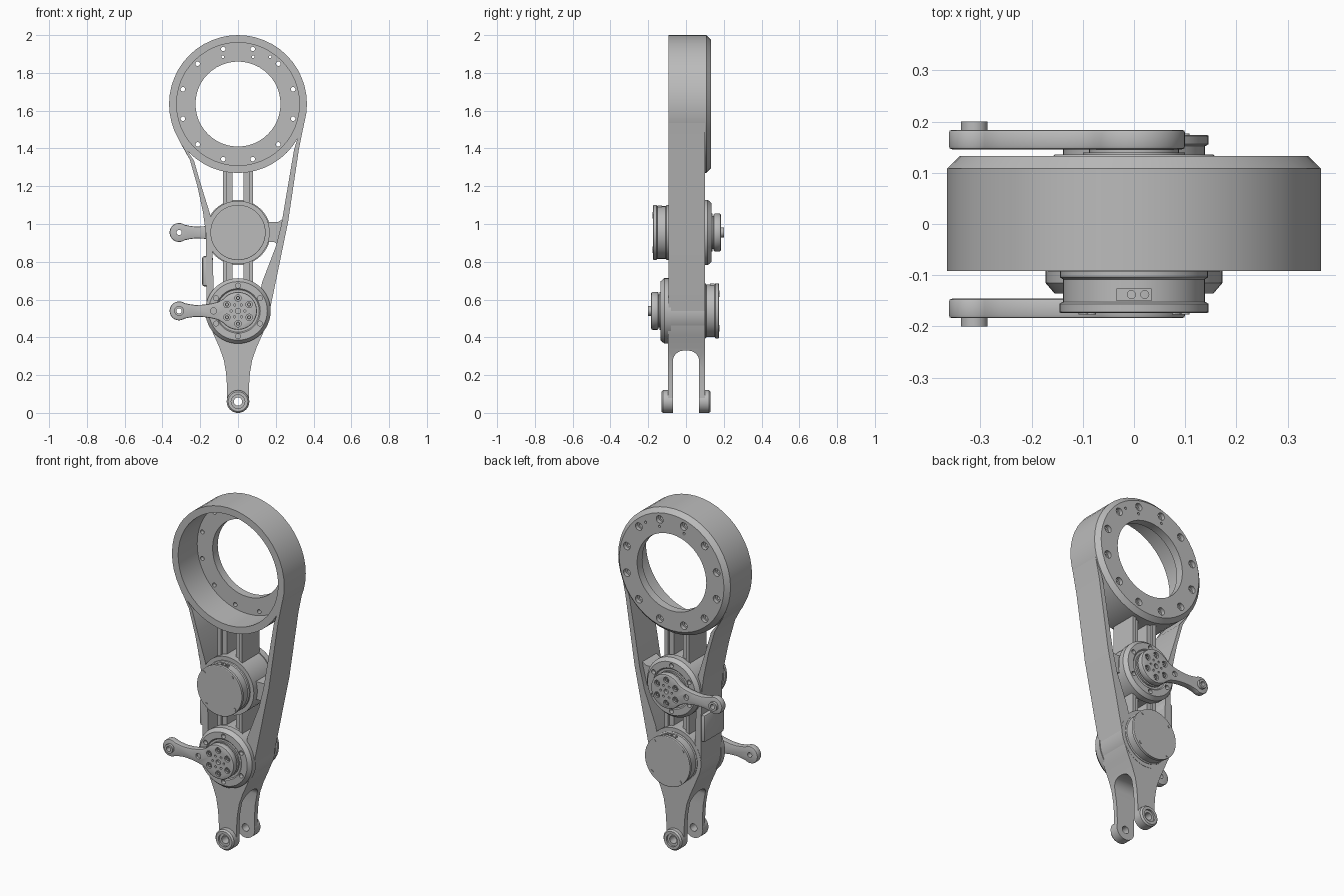
import bpy, bmesh
from math import sin, cos, pi, radians

if "Cube" in bpy.data.objects:
    bpy.data.objects.remove(bpy.data.objects["Cube"])

grey = bpy.data.materials.new("plain_grey")
grey.use_nodes = True
COLOR = (0.5, 0.5, 0.5, 1)
grey.diffuse_color = COLOR
grey.node_tree.nodes["Principled BSDF"].inputs["Base Color"].default_value = COLOR
parts = []
FRONT, BACK = -0.092, 0.1
RING_Z, UPPER_Z, LOWER_Z, FOOT_Z = 1.635, 0.955, 0.54, 0.06


def finish(name, bm, keep=True):
    bmesh.ops.remove_doubles(bm, verts=bm.verts, dist=1e-5)
    bmesh.ops.recalc_face_normals(bm, faces=bm.faces)
    mesh = bpy.data.meshes.new(name)
    bm.to_mesh(mesh)
    bm.free()
    mesh.materials.append(grey)
    ob = bpy.data.objects.new(name, mesh)
    bpy.context.collection.objects.link(ob)
    if keep:
        parts.append(ob)
    return ob


def add_lathe(bm, profile, x, z, side=1, n=40):
    """Turn a closed (radius, y) profile about a line parallel to y."""
    rings = []
    for i in range(n):
        a = 2 * pi * i / n
        rings.append([bm.verts.new((x + r * cos(a), y * side, z + r * sin(a)))
                      for r, y in profile])
    for i in range(n):
        a, b = rings[i], rings[(i + 1) % n]
        for j in range(len(profile)):
            k = (j + 1) % len(profile)
            if profile[j][0] or profile[k][0]:
                bm.faces.new((a[j], a[k], b[k], b[j]))


def lathe(name, profile, x, z, side=1, n=40):
    bm = bmesh.new()
    add_lathe(bm, profile, x, z, side, n)
    return finish(name, bm)


def rod(r, y0, y1):
    return [(0, y0), (r, y0), (r, y1), (0, y1)]


def prism(name, outline, d0=FRONT, d1=BACK, along_x=False, keep=True):
    """Extrude an outline through the depth (or the width)."""
    bm = bmesh.new()
    place = (lambda u, v, d: (d, u, v)) if along_x else (lambda u, v, d: (u, d, v))
    face = bm.faces.new([bm.verts.new(place(u, v, d0)) for u, v in outline])
    ext = bmesh.ops.extrude_face_region(bm, geom=[face])
    for v in ext["geom"]:
        if isinstance(v, bmesh.types.BMVert):
            v.co["xyz".index("x" if along_x else "y")] = d1
    return finish(name, bm, keep)


def box(name, x0, x1, z0, z1, y0=FRONT, y1=BACK):
    return prism(name, [(x0, z0), (x1, z0), (x1, z1), (x0, z1)], y0, y1)


def apply(ob, mod):
    bpy.context.view_layer.objects.active = ob
    bpy.ops.object.modifier_apply(modifier=mod.name)


def cut(ob, cutter):
    mod = ob.modifiers.new("cut", "BOOLEAN")
    mod.operation, mod.solver, mod.object = "DIFFERENCE", "EXACT", cutter
    apply(ob, mod)
    bpy.data.objects.remove(cutter)


def drill(ob, holes, side=1):
    """Cut a list of (profile, x, z) turned holes."""
    bm = bmesh.new()
    for profile, x, z in holes:
        add_lathe(bm, profile, x, z, side, 16)
    cut(ob, finish("drill", bm, False))


def circle(r, x, z, count, start=0):
    return [(x + r * cos(radians(start) + 2 * pi * i / count),
             z + r * sin(radians(start) + 2 * pi * i / count)) for i in range(count)]


# Large ring with a recessed front, back flange and counterbored holes
ring = lathe("large_ring", [(0.225, 0.133), (0.34, 0.133), (0.365, 0.108), (0.365, FRONT),
                            (0.325, FRONT), (0.325, 0.085), (0.225, 0.085)], 0, RING_Z, n=48)
bolt = [(0, 0.05), (0.012, 0.05), (0.012, 0.11), (0.022, 0.11), (0.022, 0.16), (0, 0.16)]
holes = [(bolt, x, z) for x, z in circle(0.302, 0, RING_Z, 12, 15)]
holes += [(rod(0.007, 0.05, 0.16), x, 1.885) for x in (-0.08, 0.08, 0.17)]
drill(ring, holes)

# Side walls of the open frame
prism("left_wall", [(0.362, 1.59), (0.323, 1.40), (0.265, 1.01), (0.168, 0.54),
                    (0.1, 0.54), (0.127, 0.69), (0.2, 0.88), (0.23, 1.0),
                    (0.297, 1.395), (0.33, 1.5)])
prism("right_wall", [(-0.335, 1.49), (-0.255, 1.34), (-0.215, 1.2), (-0.185, 1.06),
                     (-0.17, 0.95), (-0.167, 0.54), (-0.125, 0.54), (-0.135, 0.85),
                     (-0.147, 1.05), (-0.2, 1.22), (-0.233, 1.335), (-0.3, 1.42)])
wall_pad = box("wall_pad", -0.19, -0.133, 0.67, 0.83, -0.088, 0.096)
mod = wall_pad.modifiers.new("round", "BEVEL")
mod.width, mod.segments = 0.012, 2
apply(wall_pad, mod)

# Bridge from the upper housing to the left wall, flared at the wall
prism("side_bridge", [(0.14, 0.905), (0.19, 0.905), (0.215, 0.89), (0.24, 0.92),
                      (0.258, 1.03), (0.235, 1.025), (0.21, 1.01), (0.14, 1.01)], -0.06, 0.07)

# Paired struts between the ring and the two housings
for s, word in ((-1, "right"), (1, "left")):
    for z0, z1, level in ((1.08, 1.29, "upper"), (0.66, 0.82, "lower")):
        x0, x1 = sorted((0.03 * s, 0.08 * s))
        box(f"{level}_{word}_strut", x0, x1, z0, z1, -0.06, 0.07)
        x0, x1 = sorted((0.058 * s, 0.08 * s))
        box(f"{level}_{word}_strut_rib", x0, x1, z0, z1, -0.075, 0.085)

# Forked leg
half = [(0.166, 0.54), (0.16, 0.49), (0.127, 0.41), (0.098, 0.345), (0.075, 0.28),
        (0.063, 0.21), (0.058, 0.14), (0.057, FOOT_Z)]
leg = prism("forked_leg", half + [(-x, z) for x, z in reversed(half)], -0.096, 0.1)
arch = [(0.012 + 0.058 * cos(a * pi / 12), 0.272 + 0.058 * sin(a * pi / 12)) for a in range(7)]
arch = [(0.07, -0.05)] + arch
arch += [(-y, z) for y, z in reversed(arch)]
cut(leg, prism("slot", arch, -0.3, 0.3, True, False))
drill(leg, [(rod(0.022, -0.2, 0.2), 0, FOOT_Z)])
for s, word in ((-1, "front"), (1, "back")):
    lathe(f"{word}_foot_boss", [(0.022, 0.07), (0.06, 0.07), (0.06, 0.122), (0.052, 0.131),
                                (0.036, 0.131), (0.036, 0.12), (0.022, 0.12)], 0, FOOT_Z, s)


def arm_outline(z):
    """Round hub, narrow waist and round tip."""
    top = [(0.1 * cos(radians(a)), 0.1 * sin(radians(a))) for a in range(0, 141, 10)]
    top += [(-0.105, 0.048), (-0.14, 0.039), (-0.18, 0.033), (-0.225, 0.031), (-0.26, 0.036)]
    top += [(-0.312 + 0.05 * cos(radians(a)), 0.05 * sin(radians(a))) for a in range(55, 180, 12)]
    return [(x, z + h) for x, h in top] + [(x, z - h) for x, h in reversed(top[1:])]


def actuator(word, z, side):
    """Motor with its crank arm on the given side and its cap opposite."""
    near, far = (BACK, -FRONT) if side > 0 else (-FRONT, BACK)
    lathe(f"{word}_housing", rod(0.168, -far - 0.001, near + 0.001), 0, z, side, 48)

    # Bolted output flange
    flange = lathe(f"{word}_flange", [(0, 0.08), (0.173, 0.08), (0.173, 0.115), (0.155, 0.136),
                                      (0.118, 0.136), (0.112, 0.13), (0.1, 0.13), (0.1, 0.14),
                                      (0, 0.14)], 0, z, side, 48)
    drill(flange, [(rod(0.013, 0.112, 0.2), x, h) for x, h in circle(0.134, 0, z, 6, 90)], side)
    lathe(f"{word}_output_hub", rod(0.088, 0.13, 0.15), 0, z, side)

    # Crank arm with bolt recesses and a hollow tip pin
    arm = prism(f"{word}_crank_arm", arm_outline(z), *sorted((0.146 * side, 0.184 * side)))
    mod = arm.modifiers.new("edge", "BEVEL")
    mod.width, mod.segments, mod.limit_method, mod.angle_limit = 0.006, 2, "ANGLE", radians(50)
    apply(arm, mod)
    holes = [(rod(0.017, 0.168, 0.2), x, h) for x, h in circle(0.068, 0, z, 6, 30)]
    holes += [(rod(0.006, 0.155, 0.2), x, h) for x, h in circle(0.036, 0, z, 6)]
    holes += [(rod(0.014, 0.165, 0.2), 0, z), (rod(0.016, 0.17, 0.2), -0.13, z),
              (rod(0.014, 0.1, 0.25), -0.312, z)]
    drill(arm, holes, side)
    for i, (x, h) in enumerate(circle(0.068, 0, z, 6, 30)):
        lathe(f"{word}_hub_bolt_{i}", [(0.006, 0.165), (0.011, 0.165), (0.011, 0.18),
                                       (0.006, 0.18)], x, h, side, 12)
    lathe(f"{word}_tip_pin", [(0.014, 0.146), (0.026, 0.146), (0.026, 0.2), (0.014, 0.2)],
          -0.312, z, side, 24)

    # Rear cap with a raised rim, screws and a socket on top
    lathe(f"{word}_cap", [(0, -0.08), (0.145, -0.08), (0.145, -0.104), (0.139, -0.108),
                          (0.139, -0.152), (0.146, -0.156), (0.146, -0.172),
                          (0.143, -0.174), (0, -0.174)], 0, z, side, 48)
    for i, (x, h) in enumerate(circle(0.13, 0, z, 4, 50)):
        lathe(f"{word}_cap_screw_{i}", rod(0.009, -0.17, -0.177), x, h, side, 12)
    y0, y1 = sorted((-0.126 * side, -0.15 * side))
    socket = box(f"{word}_socket", -0.034, 0.034, z + 0.11, z + 0.144, y0, y1)
    bm = bmesh.new()
    for x in (-0.005, 0.021):
        bmesh.ops.create_cone(bm, cap_ends=True, segments=12, radius1=0.008, radius2=0.008,
                              depth=0.02)
        for v in bm.verts[-24:]:
            v.co.x += x
            v.co.y -= 0.138 * side
            v.co.z += z + 0.146
    cut(socket, finish("socket_holes", bm, False))


actuator("upper", UPPER_Z, 1)
actuator("lower", LOWER_Z, -1)

# Smooth the round surfaces, keeping edges crisp
bpy.ops.object.select_all(action="DESELECT")
for ob in parts:
    ob.select_set(True)
bpy.context.view_layer.objects.active = parts[0]
bpy.ops.object.shade_smooth_by_angle(angle=radians(25))
